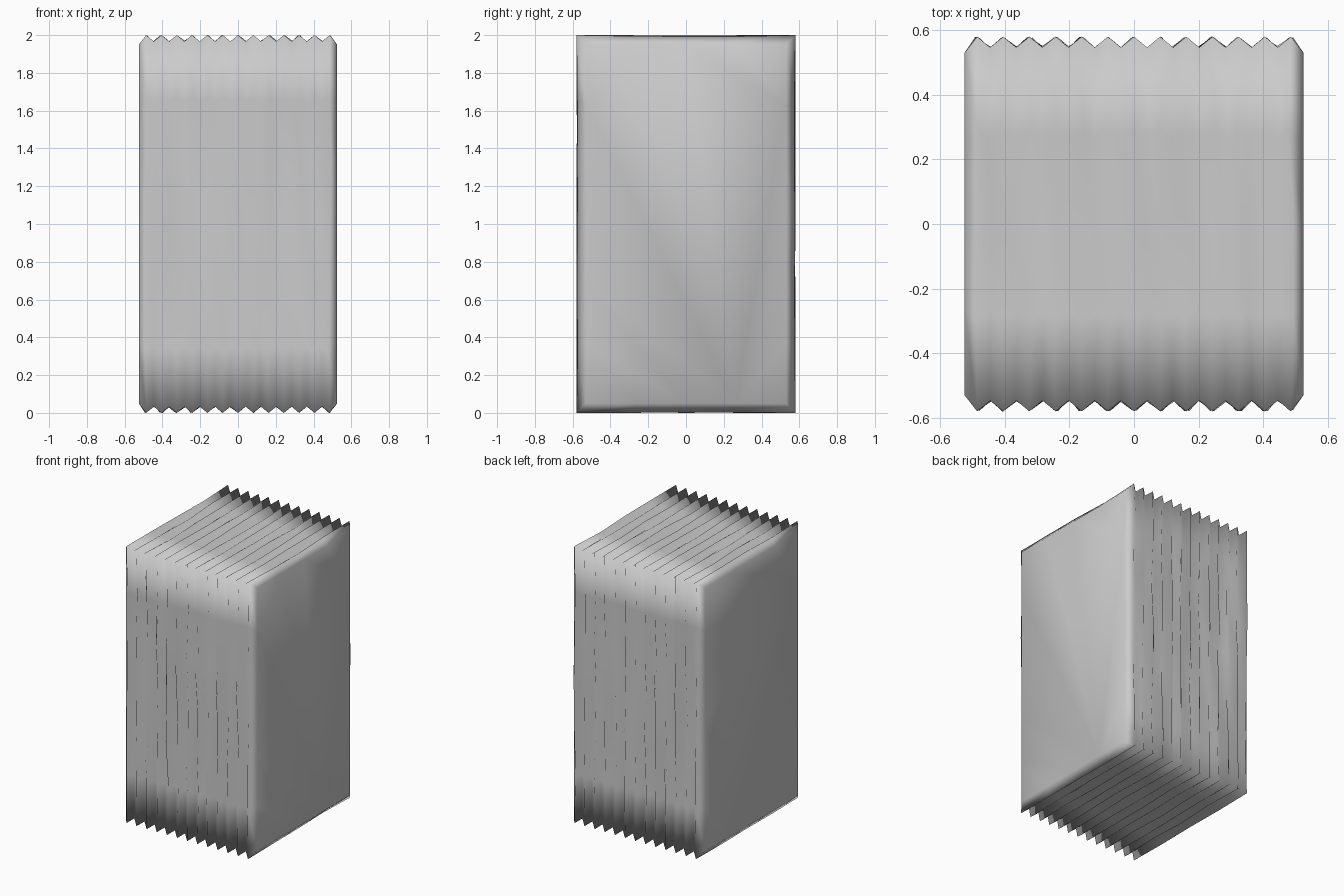
import bpy, bmesh, random

if "Cube" in bpy.data.objects:
    bpy.data.objects.remove(bpy.data.objects["Cube"])

random.seed(4)
PITCH = 0.081          # distance between pleat ridges
HALF_Y, HALF_Z = 0.58, 1.0
SEG_Y, SEG_Z = 4, 6    # subdivisions along each pleat side


def ring_points(inset):
    """Rectangle in y/z, subdivided; flags corners."""
    y, z = HALF_Y - inset, HALF_Z - inset
    corners = [(-y, -z), (y, -z), (y, z), (-y, z)]
    pts = []
    for i, (a, b) in enumerate(zip(corners, corners[1:] + corners[:1])):
        n = SEG_Y if i % 2 == 0 else SEG_Z
        for k in range(n):
            t = k / n
            pts.append((a[0] + (b[0] - a[0]) * t, a[1] + (b[1] - a[1]) * t, k == 0))
    return pts


# pleat stations: end, ridge, valley, ridge ... end
stations = [(-0.525, 0.05, 0)]
for k in range(-12, 13):
    stations.append((k * PITCH / 2, 0.0 if k % 2 == 0 else 0.033, 1))
stations.append((0.525, 0.05, 0))

bm = bmesh.new()
rings = []
for x, inset, loose in stations:
    ring = []
    for y, z, corner in ring_points(inset):
        dx = s = 0.0
        if loose and not corner:          # slightly crumpled paper
            dx = random.uniform(-0.009, 0.009)
            s = random.uniform(0, 0.007)
        if abs(abs(z) - (HALF_Z - inset)) < 1e-5:
            z -= s if z > 0 else -s
        else:
            y -= s if y > 0 else -s
        ring.append(bm.verts.new((x + dx, y, z + HALF_Z)))
    rings.append(ring)

# pleated skin
for a, b in zip(rings, rings[1:]):
    n = len(a)
    for i in range(n):
        j = (i + 1) % n
        bm.faces.new((a[i], a[j], b[j], b[i]))
# flat end panels
bm.faces.new(rings[0])
bm.faces.new(rings[-1])
bmesh.ops.recalc_face_normals(bm, faces=bm.faces)
for f in bm.faces:
    f.smooth = True

mesh = bpy.data.meshes.new("pleated_bellows")
bm.to_mesh(mesh)
bm.free()
bellows = bpy.data.objects.new("pleated_bellows", mesh)
bpy.context.collection.objects.link(bellows)
